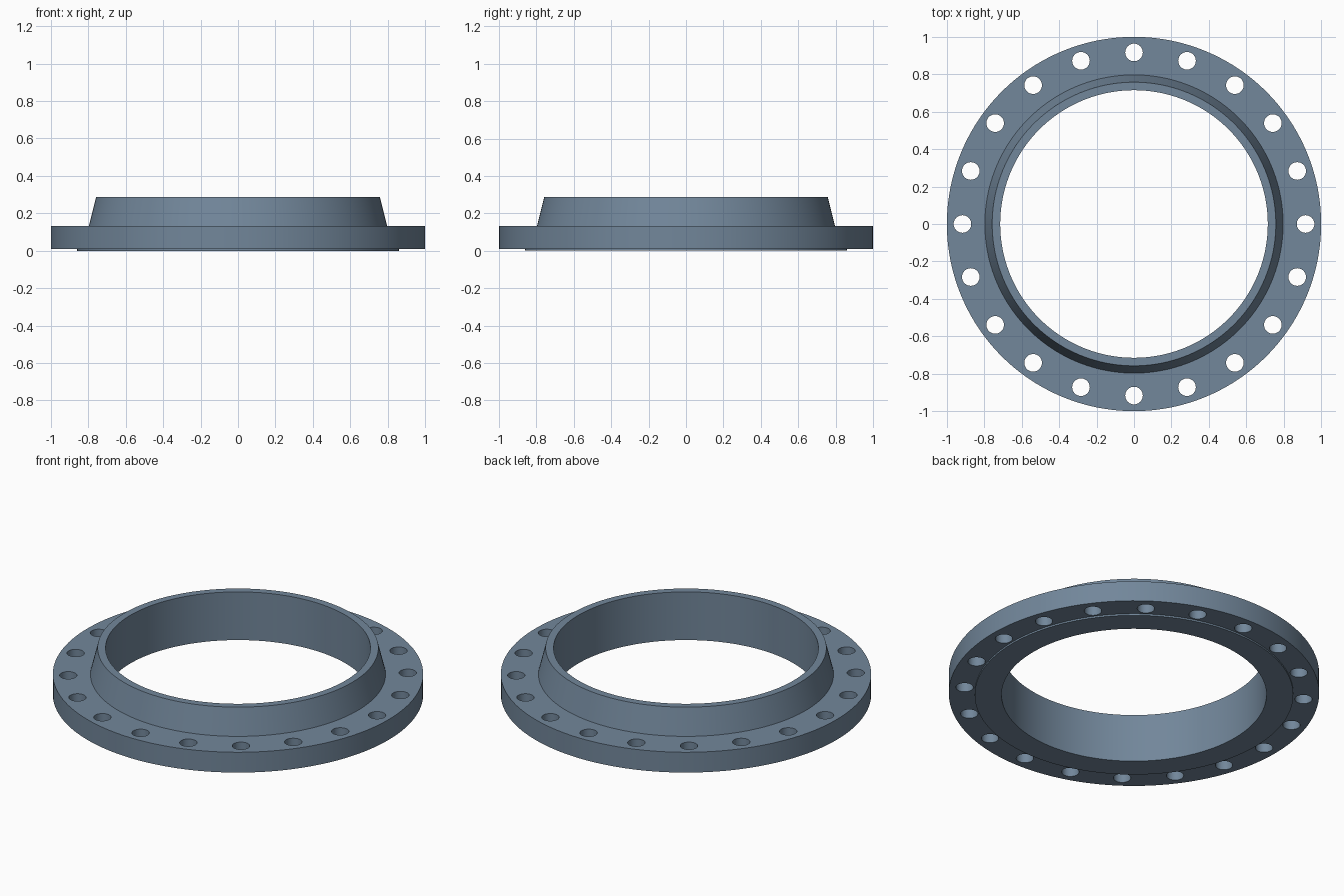
import bpy, bmesh
from math import sin, cos, pi, radians

if "Cube" in bpy.data.objects:
    bpy.data.objects.remove(bpy.data.objects["Cube"])

SEGMENTS = 160
HOLES = 20
HOLE_RADIUS = 0.047
BOLT_CIRCLE = 0.917


def make_object(name, bm):
    bmesh.ops.recalc_face_normals(bm, faces=bm.faces[:])
    mesh = bpy.data.meshes.new(name)
    bm.to_mesh(mesh)
    bm.free()
    obj = bpy.data.objects.new(name, mesh)
    bpy.context.collection.objects.link(obj)
    return obj


def lathe(name, profile):
    """Revolve a closed (radius, height) profile around z."""
    bm = bmesh.new()
    rings = []
    for i in range(SEGMENTS):
        a = 2 * pi * i / SEGMENTS
        rings.append([bm.verts.new((r * cos(a), r * sin(a), z)) for r, z in profile])
    n = len(profile)
    for i in range(SEGMENTS):
        p, q = rings[i], rings[(i + 1) % SEGMENTS]
        for j in range(n):
            k = (j + 1) % n
            bm.faces.new((p[j], q[j], q[k], p[k]))
    return make_object(name, bm)


# Flange body: raised face, bolting disc, tapered neck and straight bore
flange = lathe("weld_neck_flange", [
    (0.715, 0.0), (0.86, 0.0), (0.86, 0.010), (1.0, 0.010),
    (1.0, 0.131), (0.797, 0.131), (0.758, 0.287), (0.715, 0.287),
])

# Blue-grey steel
steel = bpy.data.materials.new("blue_grey_steel")
steel.diffuse_color = (0.168, 0.241, 0.325, 1.0)
steel.use_nodes = True
steel.node_tree.nodes["Principled BSDF"].inputs["Base Color"].default_value = steel.diffuse_color
flange.data.materials.append(steel)

# Bolt hole cutters, evenly spaced on the bolt circle
bm = bmesh.new()
for i in range(HOLES):
    a = 2 * pi * i / HOLES
    made = bmesh.ops.create_cone(bm, cap_ends=True, segments=40, radius1=HOLE_RADIUS,
                                 radius2=HOLE_RADIUS, depth=0.4)
    bmesh.ops.translate(bm, verts=made["verts"],
                        vec=(BOLT_CIRCLE * cos(a), BOLT_CIRCLE * sin(a), 0.07))
cutter = make_object("bolt_hole_cutter", bm)
cutter.data.materials.append(steel)
cutter.hide_render = True

# Cut the holes and discard the cutter
bpy.context.view_layer.objects.active = flange
flange.select_set(True)
cut = flange.modifiers.new("bolt_holes", 'BOOLEAN')
cut.operation = 'DIFFERENCE'
cut.solver = 'EXACT'
cut.object = cutter
bpy.ops.object.modifier_apply(modifier=cut.name)
bpy.data.objects.remove(cutter)

# Smooth round walls, crisp rims
bpy.ops.object.shade_smooth_by_angle(angle=radians(12))
